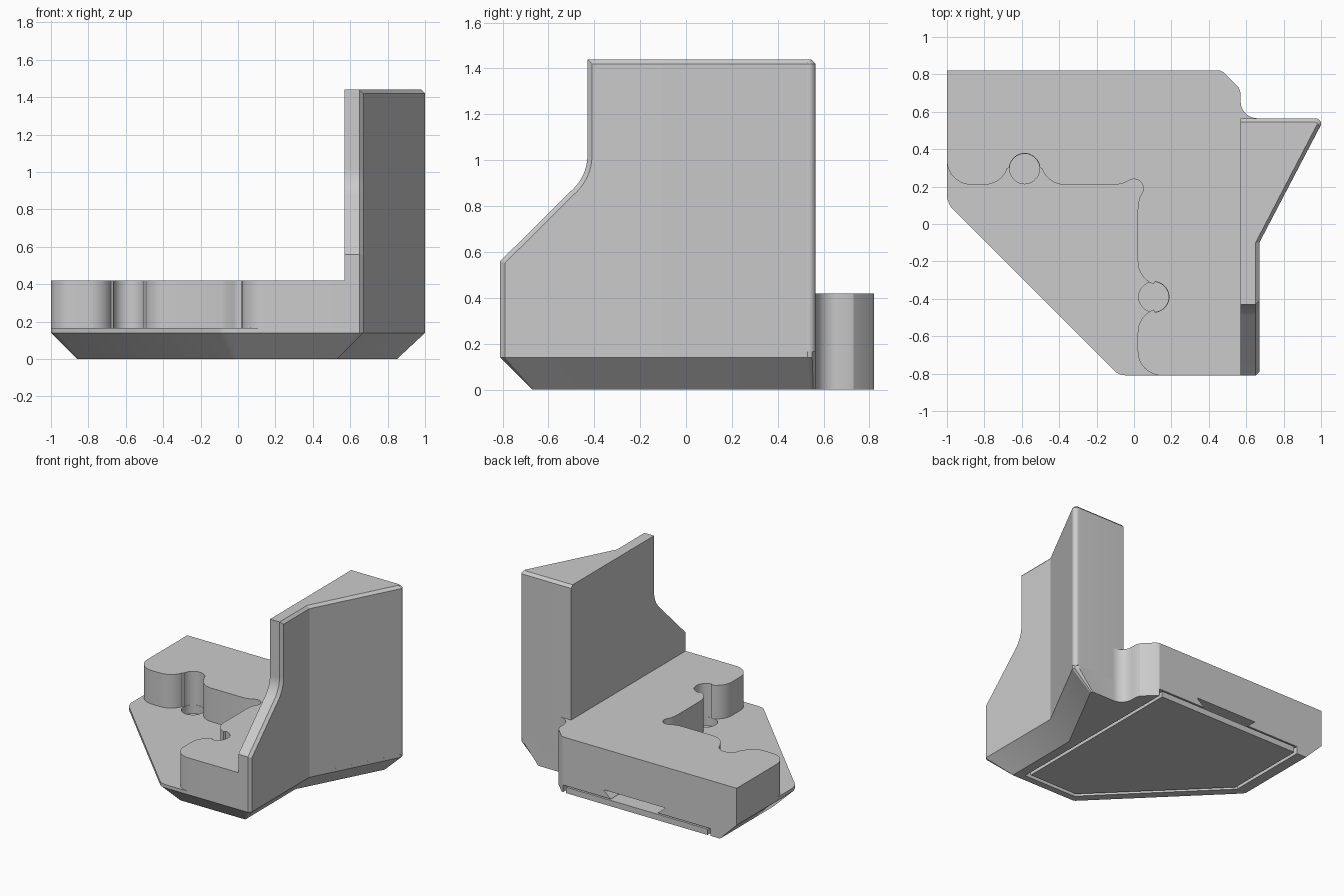
import bpy, bmesh
from math import cos, sin, radians

cube = bpy.data.objects.get("Cube")
if cube:
    bpy.data.objects.remove(cube)

grey = bpy.data.materials.new("plain grey")
grey.use_nodes = True
grey.diffuse_color = (0.6, 0.6, 0.6, 1)
grey.node_tree.nodes["Principled BSDF"].inputs["Base Color"].default_value = (0.6, 0.6, 0.6, 1)


def loft(name, rings):
    """Solid through matching rings of 3D points, capped at both ends."""
    bm = bmesh.new()
    loops = [[bm.verts.new(p) for p in ring] for ring in rings]
    n = len(loops[0])
    for a, b in zip(loops, loops[1:]):
        for i in range(n):
            j = (i + 1) % n
            bm.faces.new((a[i], a[j], b[j], b[i]))
    bm.faces.new(loops[0])
    bm.faces.new(loops[-1])
    bmesh.ops.recalc_face_normals(bm, faces=bm.faces)
    mesh = bpy.data.meshes.new(name)
    bm.to_mesh(mesh)
    bm.free()
    mesh.materials.append(grey)
    ob = bpy.data.objects.new(name, mesh)
    bpy.context.collection.objects.link(ob)
    return ob


def level(points, z):
    return [(x, y, z) for x, y in points]


def prism(name, points, z0, z1):
    return loft(name, [level(points, z0), level(points, z1)])


def arc(cx, cy, r, start, end, steps=12):
    angles = [radians(start + (end - start) * i / steps) for i in range(steps + 1)]
    return [(cx + r * cos(a), cy + r * sin(a)) for a in angles]


def activate(ob):
    bpy.ops.object.select_all(action='DESELECT')
    ob.select_set(True)
    bpy.context.view_layer.objects.active = ob


def cut(ob, cutter):
    mod = ob.modifiers.new("cut", 'BOOLEAN')
    mod.operation = 'DIFFERENCE'
    mod.solver = 'EXACT'
    mod.object = cutter
    activate(ob)
    bpy.ops.object.modifier_apply(modifier=mod.name)
    bpy.data.objects.remove(cutter)


SHELF, BLOCK_TOP, WALL_TOP, BEVEL = 0.165, 0.42, 1.44, 0.02

# Rear right corner shared by the base and the raised block
rear_corner = (arc(0.66, 0.655, 0.09, 270, 180, 8)
               + [(0.57, 0.70), (0.56, 0.73), (0.48, 0.81), (0.46, 0.82)])

# Base with a sloping underside on every side but the back
rim = [(-1, 0.82), (-1, 0.14), (-0.985, 0.1), (-0.97, 0.08), (-0.1, -0.79),
       (-0.075, -0.805), (-0.04, -0.81), (0.65, -0.81), (0.67, -0.79), (0.67, -0.1),
       (1, 0.53), (0.995, 0.55), (0.965, 0.565)]
foot = [(-0.86, 0.82), (-0.86, 0.18), (-0.855, 0.168), (-0.85, 0.158), (-0.03, -0.662),
        (-0.02, -0.668), (-0.01, -0.67), (0.525, -0.67), (0.53, -0.665), (0.53, -0.066),
        (0.85, 0.545), (0.848, 0.555), (0.845, 0.565)]
rim += rear_corner
foot += rear_corner
base = loft("base", [level(foot, 0), level(rim, 0.14), level(rim, SHELF)])

# Bottom recess open to the back, finger notch and two round sockets
cut(base, prism("recess_cutter", [(0.46, 0.9), (0.46, -0.62), (0.02, -0.62),
                                  (-0.78, 0.18), (-0.78, 0.9)], -0.1, 0.055))
notch = [[(0.04, y, 0.04), (-0.32, y, 0.04), (-0.4, y, 0.11), (0.12, y, 0.11)]
         for y in (0.72, 0.9)]
cut(base, loft("notch_cutter", notch))
sockets = [(-0.585, 0.295), (0.105, -0.39)]
for x, y in sockets:
    cut(base, prism("socket_cutter", arc(x, y, 0.08, 0, 350, 35), 0.1, 0.3))

# Sliding plate in the recess
plate = prism("bottom_plate", [(0.435, 0.82), (0.435, -0.59), (0.03, -0.59),
                               (-0.755, 0.19), (-0.755, 0.82)], 0, 0.045)

# Raised L-shaped block with scalloped inner edge
outline = [(-1, 0.82)]
outline += arc(-0.87, 0.34, 0.13, 180, 270)
outline += arc(-0.8, 0.34, 0.13, 270, 340)
outline += arc(-0.585, 0.295, 0.082, 175, 5, 20)
outline += arc(-0.37, 0.34, 0.13, 200, 270)
outline += [(-0.09, 0.21), (-0.06, 0.217)]
outline += arc(0, 0.19, 0.05, 120, -20)
outline += [(0.03, 0.14), (0.022, 0.11), (0.02, 0.08)]
outline += arc(0.15, -0.2, 0.13, 180, 250)
outline += arc(0.105, -0.39, 0.082, 85, -85, 20)
outline += arc(0.15, -0.58, 0.13, 110, 180)
outline += arc(0.15, -0.68, 0.13, 180, 270)
outline += [(0.57, -0.81), (0.57, 0.565)]
block = prism("raised_block", outline + rear_corner, SHELF, BLOCK_TOP)


# Front of the side wall: stepped profile with a bevelled outer edge
def wall_profile(x, inset):
    top = WALL_TOP - inset
    slope = 1.37 - inset * 1.414
    front = -0.81 + inset
    pts = [(-0.1, SHELF), (-0.1, top), (-0.43 + inset, top)]
    pts += arc(-0.63, 1.02, 0.2 + inset, 0, -45, 10)
    pts += [(front, front + slope), (front, SHELF)]
    return [(x, y, z) for y, z in pts]


wall_front = loft("wall_front", [wall_profile(0.57, 0), wall_profile(0.67 - BEVEL, 0),
                                 wall_profile(0.67, BEVEL)])

# Rear of the side wall: flaring wedge with a rounded tip and bevelled top
wedge = [(0.57, -0.1), (0.67, -0.1), (0.997, 0.525)]
wedge += arc(0.97, 0.535, 0.03, -10, 90, 8) + [(0.57, 0.565)]
wedge_top = [(0.57, -0.1), (0.65, -0.1), (0.975, 0.525)]
wedge_top += arc(0.965, 0.53, 0.015, -10, 90, 8) + [(0.57, 0.545)]
wall_rear = loft("wall_rear", [level(wedge, SHELF), level(wedge, WALL_TOP - BEVEL),
                               level(wedge_top, WALL_TOP)])

for ob in (base, plate, block, wall_front, wall_rear):
    activate(ob)
    bpy.ops.object.shade_smooth_by_angle(angle=radians(25))
